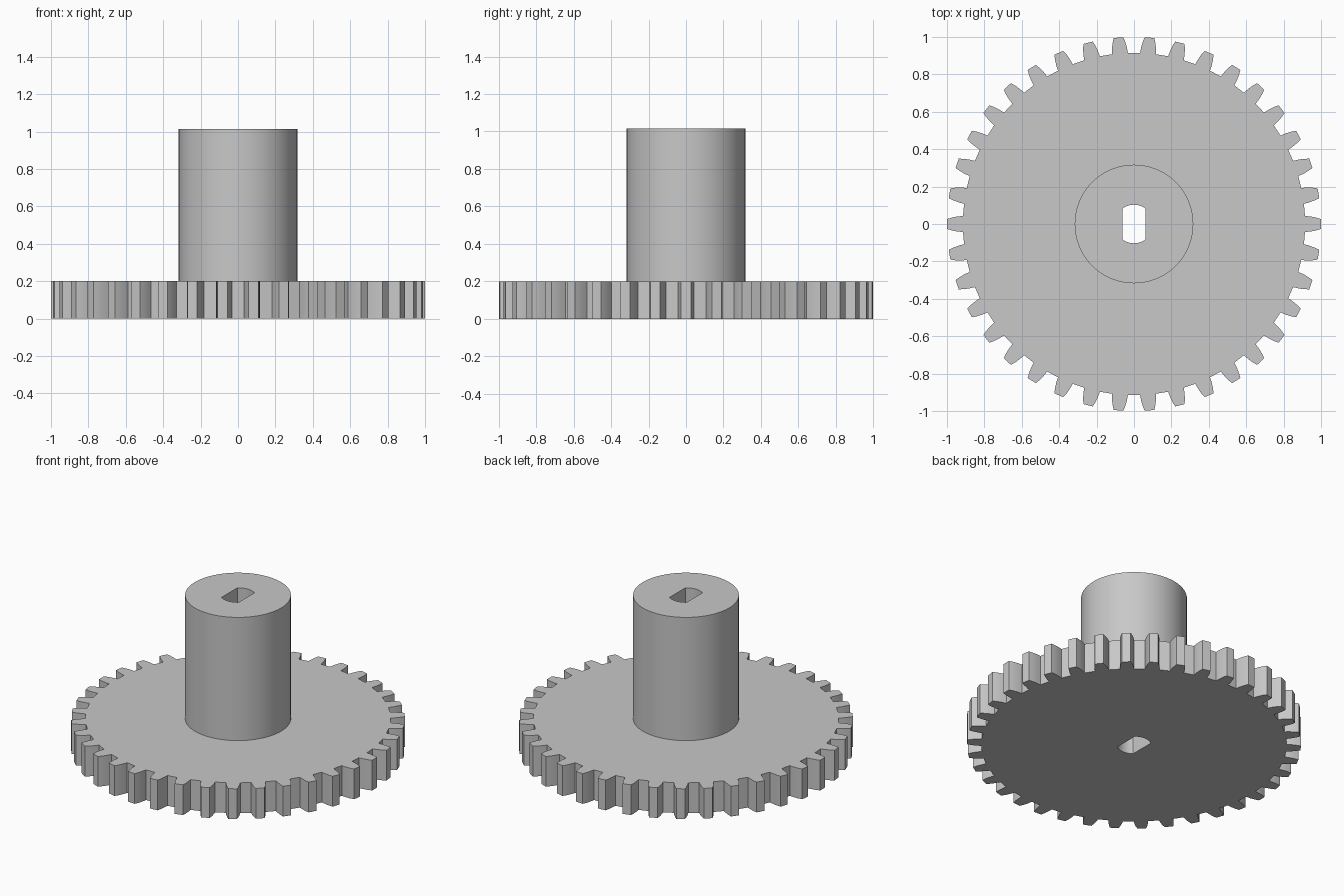
import bpy
import bmesh
from math import sin, cos, tau, radians, asin, pi

cube = bpy.data.objects.get("Cube")
if cube:
    bpy.data.objects.remove(cube, do_unlink=True)

TEETH = 38
GEAR_TOP = 0.2
HUB_TOP = 1.015
HUB_RADIUS = 0.317
BORE_RADIUS = 0.103
BORE_FLAT = 0.062

grey = bpy.data.materials.new("plain grey")
grey.use_nodes = True
grey.diffuse_color = (0.58, 0.58, 0.58, 1)
grey.node_tree.nodes["Principled BSDF"].inputs["Base Color"].default_value = grey.diffuse_color


def polar(radius, angle):
    return radius * cos(angle), radius * sin(angle)


def circle(radius, count):
    return [polar(radius, tau * i / count) for i in range(count)]


def gear_outline():
    # Half of one tooth as (radius, half width), mirrored and repeated
    flank = [(0.915, 0.043), (0.945, 0.04), (0.975, 0.034), (1.0, 0.026)]
    points = []
    for tooth in range(TEETH):
        centre = tau * tooth / TEETH
        points += [polar(r, centre - asin(w / r)) for r, w in flank]
        points.append(polar(1.0, centre))
        points += [polar(r, centre + asin(w / r)) for r, w in reversed(flank)]
    return points


def bore_outline(steps=12):
    # Round shaft hole with two flats facing left and right
    half = asin(BORE_FLAT / BORE_RADIUS)
    points = []
    for middle in (pi / 2, -pi / 2):
        for i in range(steps + 1):
            points.append(polar(BORE_RADIUS, middle - half + 2 * half * i / steps))
    return points


def bored_prism(name, outline, bottom, top, bottom_cap=True):
    bm = bmesh.new()
    rims = {bottom: [], top: []}
    for loop in (outline, bore_outline()):
        rings = []
        for z in (bottom, top):
            verts = [bm.verts.new((x, y, z)) for x, y in loop]
            rims[z] += [bm.edges.new((v, verts[i - 1])) for i, v in enumerate(verts)]
            rings.append(verts)
        low, high = rings
        # Outer walls face outward, bore walls face the shaft
        for i in range(len(loop)):
            quad = [low[i - 1], low[i], high[i], high[i - 1]]
            bm.faces.new(quad if loop is outline else quad[::-1])
    for z, direction in ((bottom, -1), (top, 1)):
        if z == top or bottom_cap:
            made = bmesh.ops.triangle_fill(bm, edges=rims[z], use_beauty=True)
            for face in made["geom"]:
                if isinstance(face, bmesh.types.BMFace):
                    face.normal_update()
                    if face.normal.z * direction < 0:
                        face.normal_flip()
    mesh = bpy.data.meshes.new(name)
    bm.to_mesh(mesh)
    bm.free()
    mesh.materials.append(grey)
    obj = bpy.data.objects.new(name, mesh)
    bpy.context.collection.objects.link(obj)
    bpy.ops.object.select_all(action="DESELECT")
    obj.select_set(True)
    bpy.context.view_layer.objects.active = obj
    bpy.ops.object.shade_smooth_by_angle(angle=radians(25))
    return obj


# Toothed wheel
bored_prism("gear_wheel", gear_outline(), 0, GEAR_TOP)
# Hub standing on the wheel, sharing its bore
bored_prism("hub", circle(HUB_RADIUS, 96), GEAR_TOP, HUB_TOP, bottom_cap=False)
